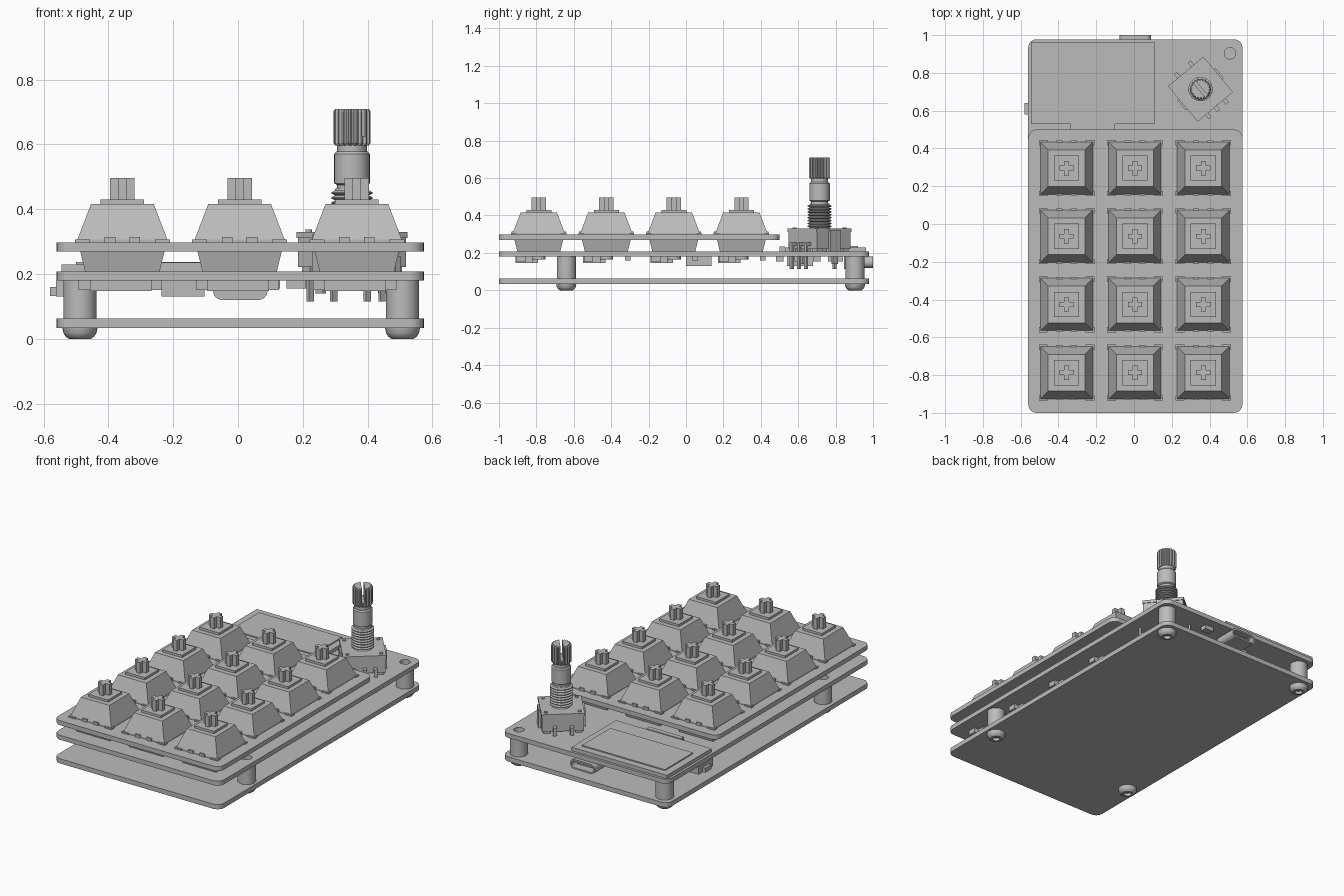
import bpy
import bmesh
from math import cos, sin, pi, radians
from mathutils import Matrix, Vector

cube = bpy.data.objects.get("Cube")
if cube:
    bpy.data.objects.remove(cube)

grey = bpy.data.materials.new("plain_grey")
grey.use_nodes = True
colour = (0.5, 0.5, 0.5, 1)
grey.diffuse_color = colour
grey.node_tree.nodes["Principled BSDF"].inputs["Base Color"].default_value = colour


def finish(name, bm, smooth=False):
    """Turn a bmesh into an object with the shared material."""
    bmesh.ops.recalc_face_normals(bm, faces=bm.faces)
    me = bpy.data.meshes.new(name)
    bm.to_mesh(me)
    bm.free()
    me.materials.append(grey)
    if smooth:
        me.shade_smooth()
        me.set_sharp_from_angle(angle=radians(35))
    return place(name, me)


def place(name, me, loc=(0, 0, 0)):
    ob = bpy.data.objects.new(name, me)
    ob.location = loc
    bpy.context.scene.collection.objects.link(ob)
    return ob


def loft(bm, rings):
    """Skin a list of equally long point rings and cap both ends."""
    rows = [[bm.verts.new(p) for p in ring] for ring in rings]
    n = len(rows[0])
    for a, b in zip(rows, rows[1:]):
        for i in range(n):
            j = (i + 1) % n
            bm.faces.new((a[i], a[j], b[j], b[i]))
    bm.faces.new(rows[0][::-1])
    bm.faces.new(rows[-1])


def rect(x0, x1, y0, y1, z):
    return [(x0, y0, z), (x1, y0, z), (x1, y1, z), (x0, y1, z)]


def box(bm, x0, x1, y0, y1, z0, z1):
    loft(bm, [rect(x0, x1, y0, y1, z0), rect(x0, x1, y0, y1, z1)])


def tapered(bm, steps):
    """Stack of square sections given as (half width, z)."""
    loft(bm, [rect(-w, w, -w, w, z) for w, z in steps])


def lathe(bm, profile, x=0, y=0, sides=32):
    loft(bm, [[(x + r * cos(2 * pi * i / sides), y + r * sin(2 * pi * i / sides), z)
               for i in range(sides)] for r, z in profile])


def round_rect(x0, x1, y0, y1, r):
    pts = []
    for k, (cx, cy) in enumerate([(x1 - r, y1 - r), (x0 + r, y1 - r),
                                  (x0 + r, y0 + r), (x1 - r, y0 + r)]):
        for i in range(7):
            a = pi / 2 * (k + i / 6)
            pts.append((cx + r * cos(a), cy + r * sin(a)))
    return pts


def board(name, y1, z0, z1):
    bm = bmesh.new()
    outline = round_rect(-0.56, 0.574, -1.0, y1, 0.045)
    loft(bm, [[(x, y, z) for x, y in outline] for z in (z0, z1)])
    return finish(name, bm)


def cut(target, bm, name):
    cutter = finish(name, bm)
    cutter.hide_render = True
    cutter.hide_set(True)
    mod = target.modifiers.new("cut", "BOOLEAN")
    mod.operation = "DIFFERENCE"
    mod.solver = "EXACT"
    mod.object = cutter
    return cutter


# Three stacked boards
board("bottom_plate", 0.978, 0.034, 0.063)
circuit_board = board("circuit_board", 0.978, 0.18, 0.208)
board("switch_plate", 0.5, 0.27, 0.298)

# Standoffs, screws and mounting holes at the four corners
corners = [(x, y) for x in (-0.488, 0.508) for y in (-0.64, 0.904)]
holes = bmesh.new()
for x, y in corners:
    bm = bmesh.new()
    lathe(bm, [(0.051, 0.063), (0.051, 0.18)], x, y)
    finish("standoff", bm, True)
    bm = bmesh.new()
    lathe(bm, [(0.016, 0.018), (0.021, 0.018), (0.021, 0), (0.034, 0),
               (0.044, 0.007), (0.051, 0.018), (0.054, 0.034)], x, y, 24)
    finish("screw", bm, True)
    lathe(holes, [(0.03, 0.15), (0.03, 0.25)], x, y)
cut(circuit_board, holes, "mounting_hole_cutter")

# Key switch: lower housing, upper housing, collar, cross stem and clips
bm = bmesh.new()
tapered(bm, [(0.113, 0.2), (0.13, 0.27), (0.13, 0.298)])
tapered(bm, [(0.139, 0.298), (0.139, 0.306), (0.097, 0.416)])
tapered(bm, [(0.067, 0.41), (0.067, 0.43)])
a, t = 0.038, 0.013
cross = [(t, -a), (t, -t), (a, -t), (a, t), (t, t), (t, a),
         (-t, a), (-t, t), (-a, t), (-a, -t), (-t, -t), (-t, -a)]
loft(bm, [[(x, y, z) for x, y in cross] for z in (0.425, 0.497)])
for sx in (-1, 1):
    for sy in (-1, 1):
        box(bm, *sorted((sx * 0.1, sx * 0.147)), *sorted((sy * 0.12, sy * 0.148)), 0.29, 0.306)
        box(bm, *sorted((sx * 0.022, sx * 0.055)), *sorted((sy * 0.12, sy * 0.146)), 0.29, 0.314)
switch = finish("key_switch", bm)

# Hot swap socket with contact tabs and a diode, under the circuit board
bm = bmesh.new()
box(bm, -0.1, 0.09, -0.125, -0.03, 0.147, 0.18)
box(bm, -0.1, 0.0, -0.04, -0.005, 0.147, 0.18)
box(bm, -0.135, -0.1, -0.08, -0.03, 0.15, 0.18)
box(bm, 0.09, 0.122, -0.12, -0.07, 0.15, 0.18)
box(bm, -0.03, 0.03, 0.1, 0.13, 0.16, 0.18)
lathe(bm, [(0.037, 0.165), (0.037, 0.18)], sides=16)
socket = finish("switch_socket", bm)

# Lay the switches out in a three by four grid
columns = [-0.357, 0.005, 0.367]
rows = [0.296 - 0.361 * i for i in range(4)]
for i, (x, y) in enumerate((x, y) for x in columns for y in rows):
    for part in (switch, socket):
        if i == 0:
            part.location = (x, y, 0)
        else:
            place(part.name, part.data, (x, y, 0))

# Display module with raised glass and connector strip
bm = bmesh.new()
box(bm, -0.545, 0.108, 0.529, 0.963, 0.208, 0.23)
finish("display_module", bm)
bm = bmesh.new()
box(bm, -0.5, 0.066, 0.645, 0.92, 0.23, 0.237)
finish("display_glass", bm)
bm = bmesh.new()
box(bm, -0.335, -0.1, 0.5, 0.53, 0.208, 0.235)
finish("display_connector", bm)

# Main chip and small parts under the circuit board
bm = bmesh.new()
box(bm, -0.236, -0.103, 0.0, 0.137, 0.13, 0.18)
finish("main_chip", bm)
bm = bmesh.new()
for x, y in [(-0.3, 0.6), (-0.2, 0.7), (0.1, 0.78), (0.18, 0.5), (-0.12, 0.82), (0.2, 0.9)]:
    box(bm, x - 0.03, x + 0.03, y - 0.02, y + 0.02, 0.155, 0.18)
finish("small_components", bm)

# Side slide switch
bm = bmesh.new()
box(bm, -0.562, -0.48, 0.54, 0.68, 0.13, 0.18)
box(bm, -0.58, -0.55, 0.58, 0.64, 0.132, 0.16)
finish("slide_switch", bm)

# Rounded cable port at the back, hollow at the mouth
bm = bmesh.new()
outer = round_rect(-0.077, 0.091, 0.12, 0.18, 0.028)
inner = round_rect(-0.067, 0.081, 0.13, 0.17, 0.019)
loft(bm, [[(x, y, z) for x, z in pts] for pts, y in
          [(outer, 0.86), (outer, 1.0), (inner, 1.0), (inner, 0.89)]])
box(bm, -0.045, 0.059, 0.88, 0.98, 0.146, 0.154)
finish("cable_port", bm, True)

# Rotary encoder body, turned on the board, with legs and side clips
spot = Vector((0.352, 0.714, 0))
turn = Matrix.Translation(spot) @ Matrix.Rotation(radians(40), 4, "Z")
bm = bmesh.new()
s = 0.118
tapered(bm, [(s, 0.222), (s, 0.312)])
tapered(bm, [(s + 0.004, 0.312), (s + 0.004, 0.33)])
for sx in (-1, 1):
    for sy in (-1, 1):
        lathe(bm, [(0.01, 0.325), (0.01, 0.337)], sx * 0.095, sy * 0.095, 12)
        box(bm, sx * 0.09 - 0.02, sx * 0.09 + 0.02, sy * 0.09 - 0.02, sy * 0.09 + 0.02, 0.208, 0.225)
    # Wide mounting clips
    box(bm, *sorted((sx * s, sx * 0.132)), -0.035, 0.035, 0.2, 0.322)
    box(bm, *sorted((sx * 0.12, sx * 0.132)), -0.018, 0.018, 0.14, 0.2)
# Two legs on one side and three on the other
for side, offsets in ((1, (-0.048, 0.048)), (-1, (-0.06, 0, 0.06))):
    for x in offsets:
        box(bm, x - 0.01, x + 0.01, *sorted((side * s, side * 0.15)), 0.24, 0.255)
        box(bm, x - 0.01, x + 0.01, *sorted((side * 0.138, side * 0.15)), 0.115, 0.255)
bm.transform(turn)
finish("encoder_body", bm)

# Threaded bushing
bm = bmesh.new()
thread = [(0.056, 0.33)]
for i in range(8):
    z = 0.335 + i * 0.0155
    thread += [(0.053, z), (0.064, z + 0.005), (0.064, z + 0.009), (0.053, z + 0.014)]
lathe(bm, thread + [(0.05, 0.465)], spot.x, spot.y)
finish("threaded_bushing", bm, True)

# Shaft with narrow neck
bm = bmesh.new()
lathe(bm, [(0.046, 0.46), (0.046, 0.475), (0.055, 0.48), (0.055, 0.57),
           (0.049, 0.578), (0.046, 0.578), (0.046, 0.605)], spot.x, spot.y)
finish("encoder_shaft", bm, True)

# Splined tip with a slot across the top
bm = bmesh.new()
teeth = 18
star = []
for i in range(teeth * 4):
    r = 0.057 if i % 4 < 2 else 0.049
    ang = 2 * pi * i / (teeth * 4)
    star.append((r * cos(ang), r * sin(ang)))
loft(bm, [[(spot.x + x * k, spot.y + y * k, z) for x, y in star]
          for k, z in ((0.9, 0.597), (1, 0.604), (1, 0.702), (0.92, 0.71))])
tip = finish("splined_tip", bm)
bm = bmesh.new()
box(bm, -0.008, 0.008, -0.1, 0.1, 0.625, 0.75)
bm.transform(turn)
cut(tip, bm, "slot_cutter")
